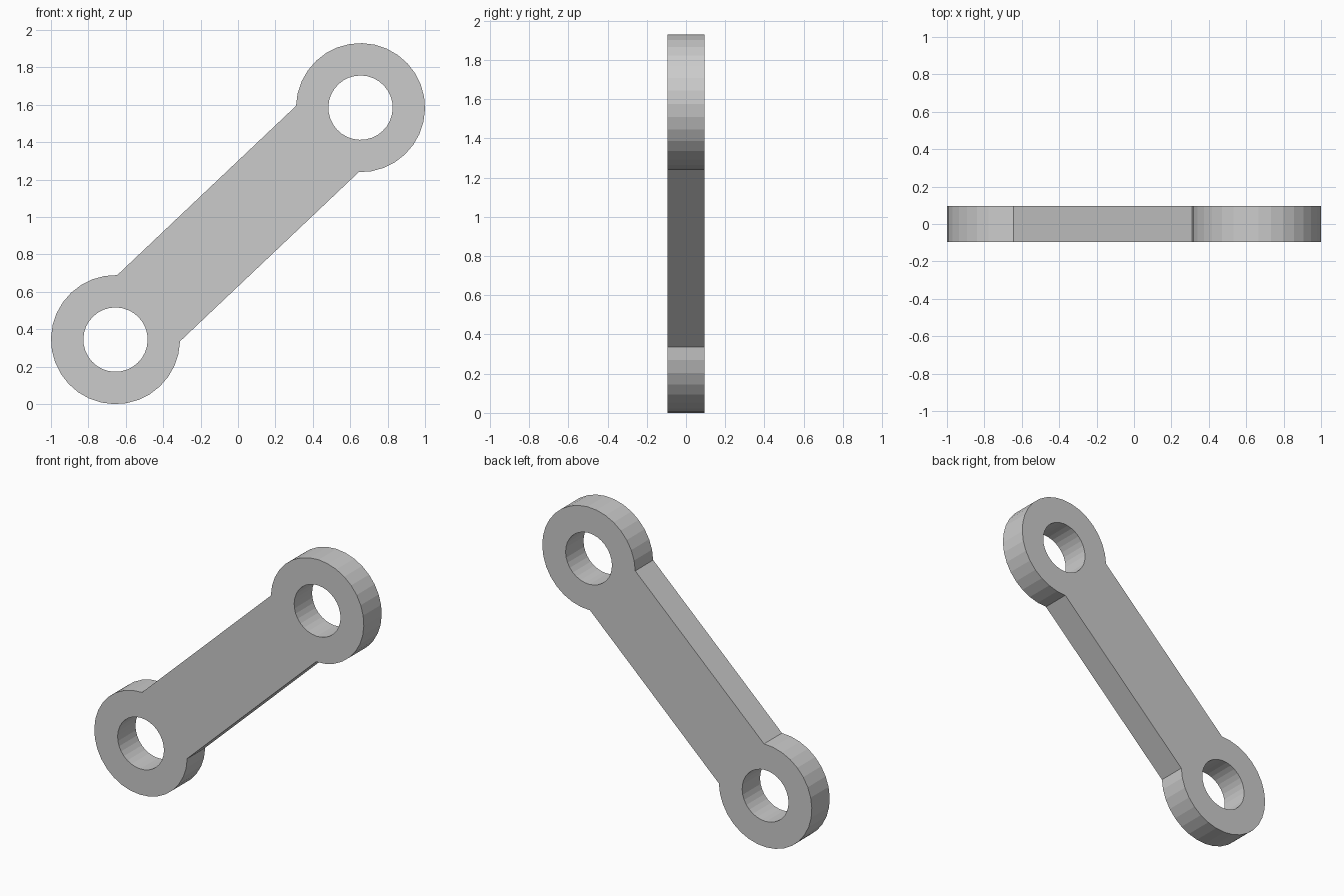
import bpy, bmesh
from math import atan2, cos, sin, pi
from mathutils import Vector

if "Cube" in bpy.data.objects:
    bpy.data.objects.remove(bpy.data.objects["Cube"])

R_OUT, R_HOLE, HALF_T = 0.345, 0.172, 0.095
CX, CZ_LOW, CZ_HIGH = 0.655, 0.345, 1.585
STEP = 2 * pi / 32
axis = atan2(CZ_HIGH - CZ_LOW, 2 * CX)
# each eye: centre and direction pointing to the other eye
eyes = [((-CX, CZ_LOW), axis), ((CX, CZ_HIGH), axis + pi)]


def arc(centre, radius, start, count):
    return [(centre[0] + radius * cos(start + i * STEP),
             centre[1] + radius * sin(start + i * STEP)) for i in range(count)]


def add_loop(bm, points):
    verts = [bm.verts.new((x, -HALF_T, z)) for x, z in points]
    for i, v in enumerate(verts):
        bm.edges.new((v, verts[(i + 1) % len(verts)]))


bm = bmesh.new()
# outer outline: two three-quarter arcs joined by the straight bar edges
add_loop(bm, [p for c, a in eyes for p in arc(c, R_OUT, a + pi / 4, 25)])
# pin holes
for c, a in eyes:
    add_loop(bm, arc(c, R_HOLE, a, 32))

# fill the front face and extrude it to the back
bmesh.ops.triangle_fill(bm, use_beauty=True, edges=bm.edges[:], normal=Vector((0, -1, 0)))
ext = bmesh.ops.extrude_face_region(bm, geom=bm.faces[:], use_keep_orig=True)
new_verts = [g for g in ext["geom"] if isinstance(g, bmesh.types.BMVert)]
bmesh.ops.translate(bm, verts=new_verts, vec=(0, 2 * HALF_T, 0))
bmesh.ops.recalc_face_normals(bm, faces=bm.faces[:])

mesh = bpy.data.meshes.new("link_arm")
bm.to_mesh(mesh)
bm.free()
bpy.context.collection.objects.link(bpy.data.objects.new("link_arm", mesh))
